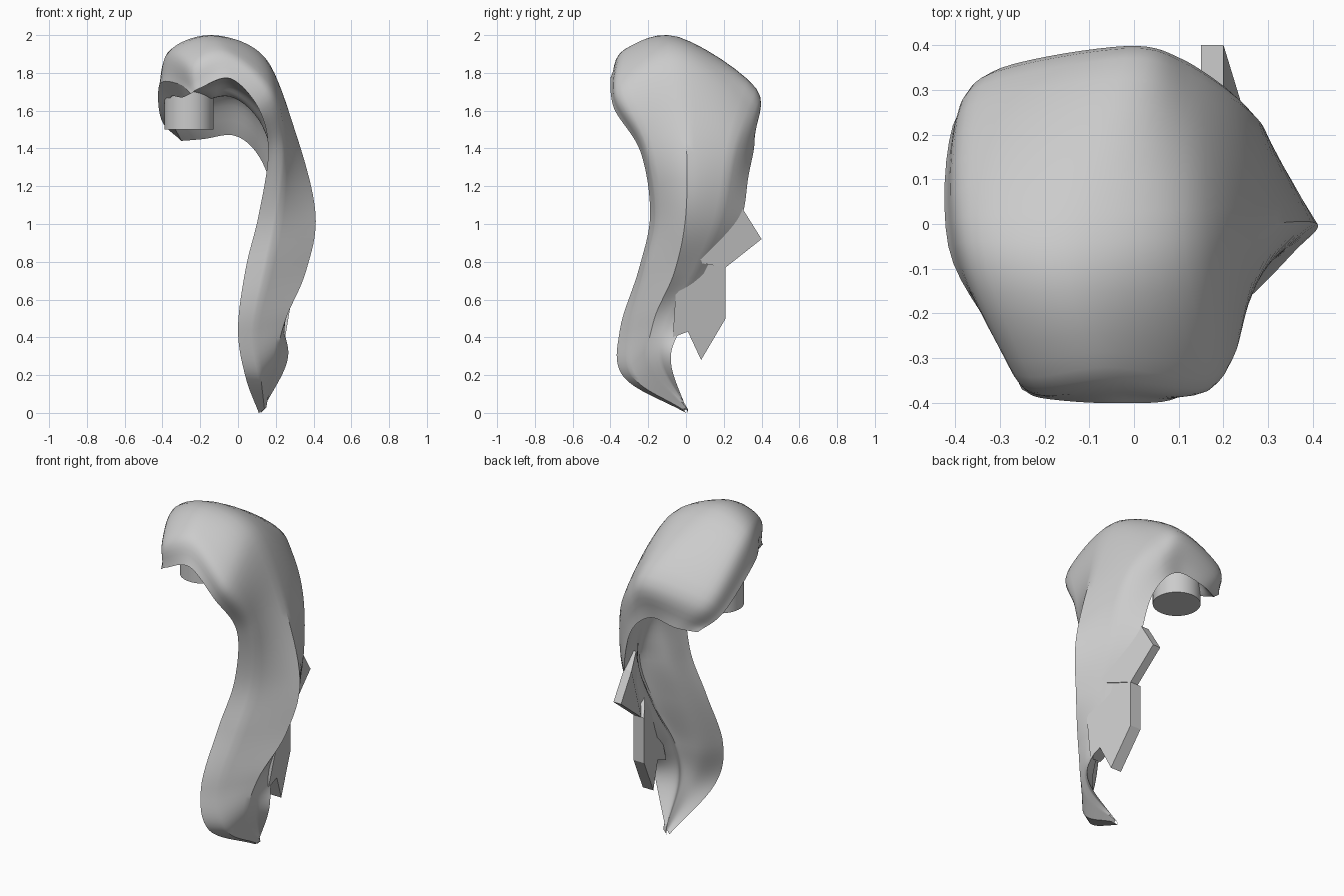
import bpy, math
from mathutils import Vector

cube = bpy.data.objects.get("Cube")
if cube:
    bpy.data.objects.remove(cube, do_unlink=True)

grey = bpy.data.materials.new("plain grey")
grey.use_nodes = True
grey.diffuse_color = (0.6, 0.6, 0.6, 1)
grey.node_tree.nodes["Principled BSDF"].inputs["Base Color"].default_value = (0.6, 0.6, 0.6, 1)


def make_object(name, verts, faces):
    mesh = bpy.data.meshes.new(name)
    mesh.from_pydata(verts, [], faces)
    mesh.materials.append(grey)
    obj = bpy.data.objects.new(name, mesh)
    bpy.context.collection.objects.link(obj)
    bpy.ops.object.select_all(action="DESELECT")
    obj.select_set(True)
    bpy.context.view_layer.objects.active = obj
    bpy.ops.object.mode_set(mode="EDIT")
    bpy.ops.mesh.select_all(action="SELECT")
    bpy.ops.mesh.normals_make_consistent(inside=False)
    bpy.ops.object.mode_set(mode="OBJECT")
    return obj


def spline(points, steps, sharpness=0):
    """Curve through every point; sharpness 1 makes the pieces straight."""
    pts = [Vector(p) for p in points]
    padded = [2 * pts[0] - pts[1]] + pts + [2 * pts[-1] - pts[-2]]
    result = []
    for a, b, c, d in zip(padded, padded[1:], padded[2:], padded[3:]):
        for i in range(steps):
            t = i / steps
            smooth = b + 0.5 * t * ((c - a) + t * ((2 * a - 5 * b + 4 * c - d)
                                                   + t * (3 * (b - c) + d - a)))
            result.append(smooth.lerp(b.lerp(c, t), sharpness))
    return result + [pts[-1]]


# Lengthwise rails of the drape, from the hooked end over the top to the tail tip
front_rim = [(-.25, -.37, 1.69), (-.20, -.39, 1.72), (-.04, -.40, 1.77), (.11, -.38, 1.61),
             (.16, -.24, 1.38), (.11, -.19, 1.05), (.04, -.25, .76), (0, -.35, .44),
             (.04, -.33, .19), (.11, 0, 0)]
front_shoulder = [(-.31, -.25, 1.74), (-.25, -.34, 1.86), (-.06, -.32, 1.92), (.18, -.34, 1.72),
                  (.245, -.21, 1.42), (.21, -.16, 1.05), (.15, -.22, .76), (.085, -.30, .44),
                  (.12, -.28, .19), (.14, -.02, .02)]
ridge = [(-.415, -.05, 1.74), (-.36, -.04, 1.92), (-.12, -.04, 1.99), (.14, -.03, 1.88),
         (.30, 0, 1.50), (.41, 0, 1.06), (.36, -.06, .75), (.25, -.17, .49),
         (.19, -.19, .25), (.15, 0, .03)]
back_shoulder = [(-.405, .22, 1.55), (-.34, .31, 1.65), (-.02, .37, 1.72), (.13, .33, 1.62),
                 (.26, .25, 1.40), (.30, .18, 1.04), (.29, .05, .75), (.25, -.10, .48),
                 (.22, -.13, .27), (.14, .01, .02)]
back_rim = [(-.30, .32, 1.44), (-.18, .36, 1.45), (-.03, .36, 1.47), (.08, .36, 1.40),
            (.16, .33, 1.25), (.20, .29, 1.02), (.20, .15, .75), (.24, -.02, .46),
            (.26, -.08, .27), (.12, .01, 0)]

# Drape: closed cross-sections with an outer skin and an inner skin; thick and
# rounded over the top, thinner and creased along the hanging part
steps = 8
rails = [spline(r, steps) for r in (front_rim, front_shoulder, ridge, back_shoulder, back_rim)]
verts, faces = [], []
for row, (f, s, r, k, b) in enumerate(zip(*rails)):
    w = min(max((row / steps - 3) / 2, 0), 1)
    cap = min(row / steps / 1.5, 1) * (1 - w)
    middle = (f + b) / 2 + Vector((-.7, .6, 0)) * (0.25 * w * (f - b).length)
    inner = [k.lerp(middle, 0.4), r.lerp(middle, 0.4 + 0.45 * cap), s.lerp(middle, 0.4 + 0.2 * cap)]
    outer_skin = spline([f, s, r, k, b], 6, w)
    inner_skin = spline([b] + inner + [f], 6)
    section = outer_skin + inner_skin[1:-1]
    verts += section
count = len(section)
rows = len(verts) // count
for row in range(rows - 1):
    for i in range(count):
        j = (i + 1) % count
        low, high = row * count, (row + 1) * count
        faces.append((low + i, low + j, high + j, high + i))
# End caps join the outer skin to the inner skin
half = count // 2
for start in (0, (rows - 1) * count):
    for i in range(half):
        a, b = start + i, start + i + 1
        c, d = start + count - i - 1, start + (count - i) % count
        faces.append((a, b, c, d) if i and b != c else
                     (a, b, c) if b != c else (a, b, d))
make_object("curved_drape", verts, faces)
bpy.ops.object.shade_smooth_by_angle(angle=math.radians(30))


# Pointed fins along the back edge
def fin(name, outer, thickness):
    inner = [(x - thickness, y, z) for x, y, z in outer]
    n = len(outer)
    sides = [(i, (i + 1) % n, n + (i + 1) % n, n + i) for i in range(n)]
    make_object(name, outer + inner, [tuple(range(n)), tuple(range(n, 2 * n))] + sides)


fin("upper_fin", [(.24, .20, 1.15), (.20, .30, 1.08), (.20, .40, .92),
                  (.20, .21, .77), (.31, .04, .80)], .05)
fin("lower_fin", [(.30, .06, .88), (.20, .21, .77), (.20, .21, .50), (.23, .08, .28),
                  (.25, .01, .43), (.25, -.07, .40), (.30, -.05, .70)], .07)

# Round peg beneath the hooked end
bpy.ops.mesh.primitive_cylinder_add(vertices=48, radius=.13, depth=.25, location=(-.26, .05, 1.625))
peg = bpy.context.object
peg.name = "round_peg"
peg.data.materials.append(grey)
bpy.ops.object.shade_smooth_by_angle(angle=math.radians(40))
